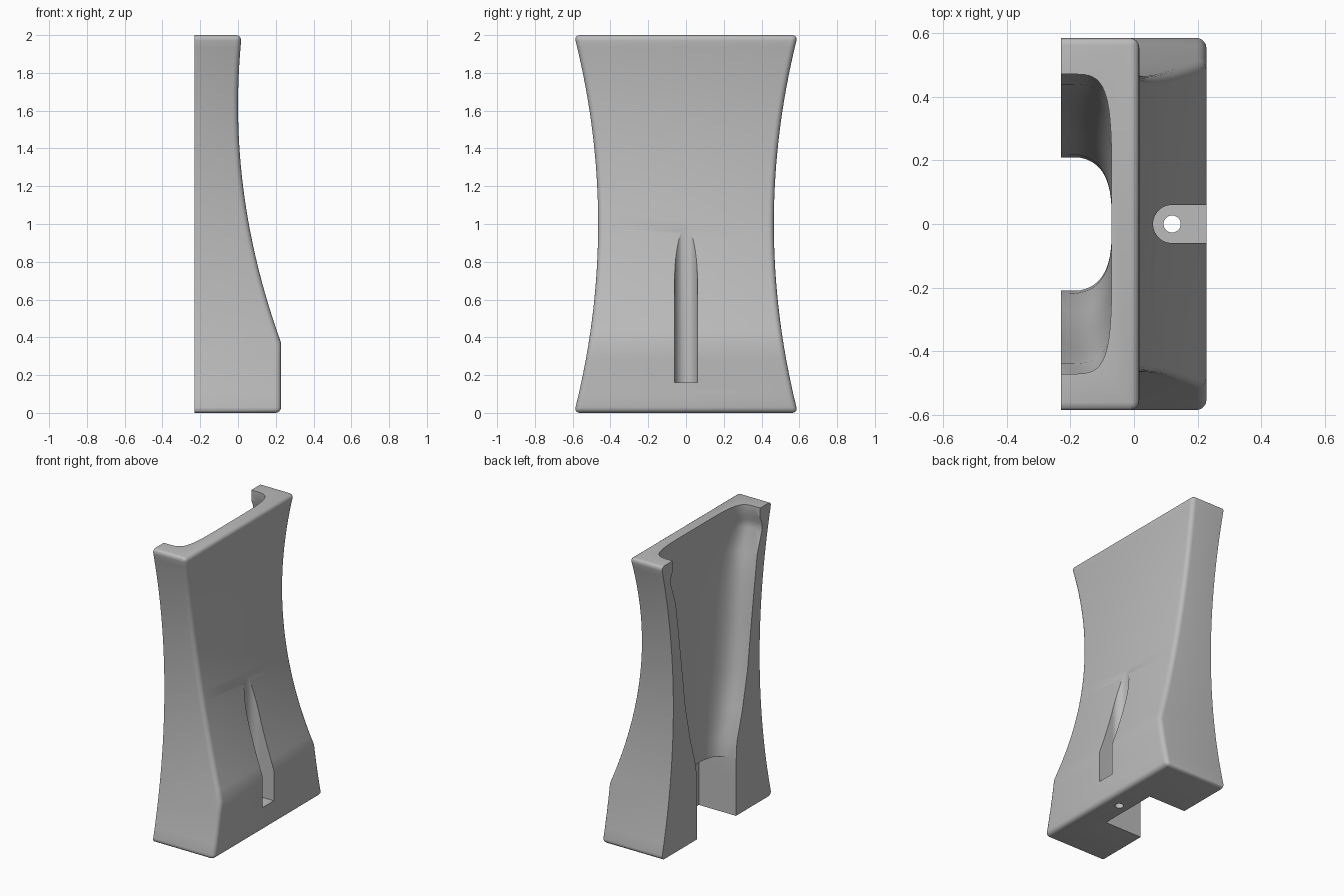
import bpy, bmesh, math

cube = bpy.data.objects.get("Cube")
if cube:
    bpy.data.objects.remove(cube, do_unlink=True)

BACK = -0.23
KNEE = 0.37          # height where the front starts to sweep inward

grey = bpy.data.materials.new("plain grey")
grey.use_nodes = True
colour = (0.5, 0.5, 0.5, 1)
grey.diffuse_color = colour
grey.node_tree.nodes["Principled BSDF"].inputs["Base Color"].default_value = colour


def front_x(z):
    return 0.228 if z <= KNEE else 0.144 * (z - 1.63) ** 2


def half_width(z):
    return 0.465 + 0.127 * (z - 1.0) ** 2


def loft(bm, sections):
    """Skin closed loops of points and cap both ends."""
    rings = [[bm.verts.new(p) for p in s] for s in sections]
    n = len(rings[0])
    for a, b in zip(rings, rings[1:]):
        for i in range(n):
            j = (i + 1) % n
            bm.faces.new((a[i], a[j], b[j], b[i]))
    bm.faces.new(rings[0][::-1])
    bm.faces.new(rings[-1])
    bmesh.ops.recalc_face_normals(bm, faces=bm.faces)


def make_object(name, bm):
    mesh = bpy.data.meshes.new(name)
    bm.to_mesh(mesh)
    bm.free()
    obj = bpy.data.objects.new(name, mesh)
    bpy.context.collection.objects.link(obj)
    mesh.materials.append(grey)
    return obj


def box(name, x0, x1, y, z0, z1):
    bm = bmesh.new()
    loft(bm, [[(x0, -y, z), (x1, -y, z), (x1, y, z), (x0, y, z)] for z in (z0, z1)])
    return make_object(name, bm)


def cylinder(name, x, r, z0, z1, sides=48):
    bm = bmesh.new()
    angles = [math.tau * i / sides for i in range(sides)]
    loft(bm, [[(x + r * math.cos(a), r * math.sin(a), z) for a in angles]
              for z in (z0, z1)])
    return make_object(name, bm)


# Waisted body, rounded everywhere but along the flat back
bm = bmesh.new()
levels = [0, 0.1, 0.2, 0.29, KNEE]
levels += [KNEE + (2 - KNEE) * i / 24 for i in range(1, 25)]
loft(bm, [[(BACK, -half_width(z), z), (front_x(z), -half_width(z), z),
           (front_x(z), half_width(z), z), (BACK, half_width(z), z)] for z in levels])


def is_rounded(edge):
    a, b = (v.co for v in edge.verts)
    on_back = [abs(p.x - BACK) < 1e-4 for p in (a, b)]
    if all(on_back):
        return False
    at_end = abs(a.z - b.z) < 1e-5 and (a.z < 1e-4 or a.z > 2 - 1e-4)
    return at_end or abs(a.z - b.z) > 1e-3


bmesh.ops.bevel(bm, geom=[e for e in bm.edges if is_rounded(e)], offset=0.03,
                segments=4, profile=0.5, affect='EDGES', clamp_overlap=False)
body = make_object("waisted_body", bm)

# Hollow in the back: height, half width, depth, squareness
stations = [(0.34, 0.21, 0.16, 3), (0.5, 0.22, 0.16, 3), (0.7, 0.28, 0.165, 3),
            (0.95, 0.335, 0.17, 3), (1.25, 0.375, 0.175, 3.2), (1.5, 0.41, 0.18, 3.5),
            (1.7, 0.44, 0.18, 4), (1.84, 0.49, 0.17, 5), (1.89, 0.49, 0.165, 5),
            (1.93, 0.472, 0.16, 5), (2.1, 0.472, 0.16, 5)]


def oval(z, w, d, power, count=64):
    points = []
    for i in range(count):
        a = math.tau * (i + 0.5) / count
        c, s = math.cos(a), math.sin(a)
        points.append((BACK + d * math.copysign(abs(c) ** (2 / power), c),
                       w * math.copysign(abs(s) ** (2 / power), s), z))
    return points


bm = bmesh.new()
loft(bm, [oval(*s) for s in stations])
hollow = make_object("hollow_cutter", bm)

# Foot notch, front groove and screw hole
cutters = [
    hollow,
    box("notch_cutter", BACK - 0.1, 0.05, 0.21, -0.1, 0.385),
    cylinder("groove_cutter", 0.12, 0.06, 0.16, 1.3),
    box("groove_mouth_cutter", 0.12, 0.4, 0.06, 0.16, 1.2),
    cylinder("screw_hole_cutter", 0.12, 0.027, -0.1, 0.3, 32),
]

bpy.ops.object.select_all(action='DESELECT')
bpy.context.view_layer.objects.active = body
body.select_set(True)
for cutter in cutters:
    cutter.hide_render = True
    mod = body.modifiers.new(cutter.name, 'BOOLEAN')
    mod.operation = 'DIFFERENCE'
    mod.solver = 'EXACT'
    mod.object = cutter
    bpy.ops.object.modifier_apply(modifier=mod.name)
    bpy.data.objects.remove(cutter, do_unlink=True)

bpy.ops.object.shade_smooth_by_angle(angle=math.radians(28))
